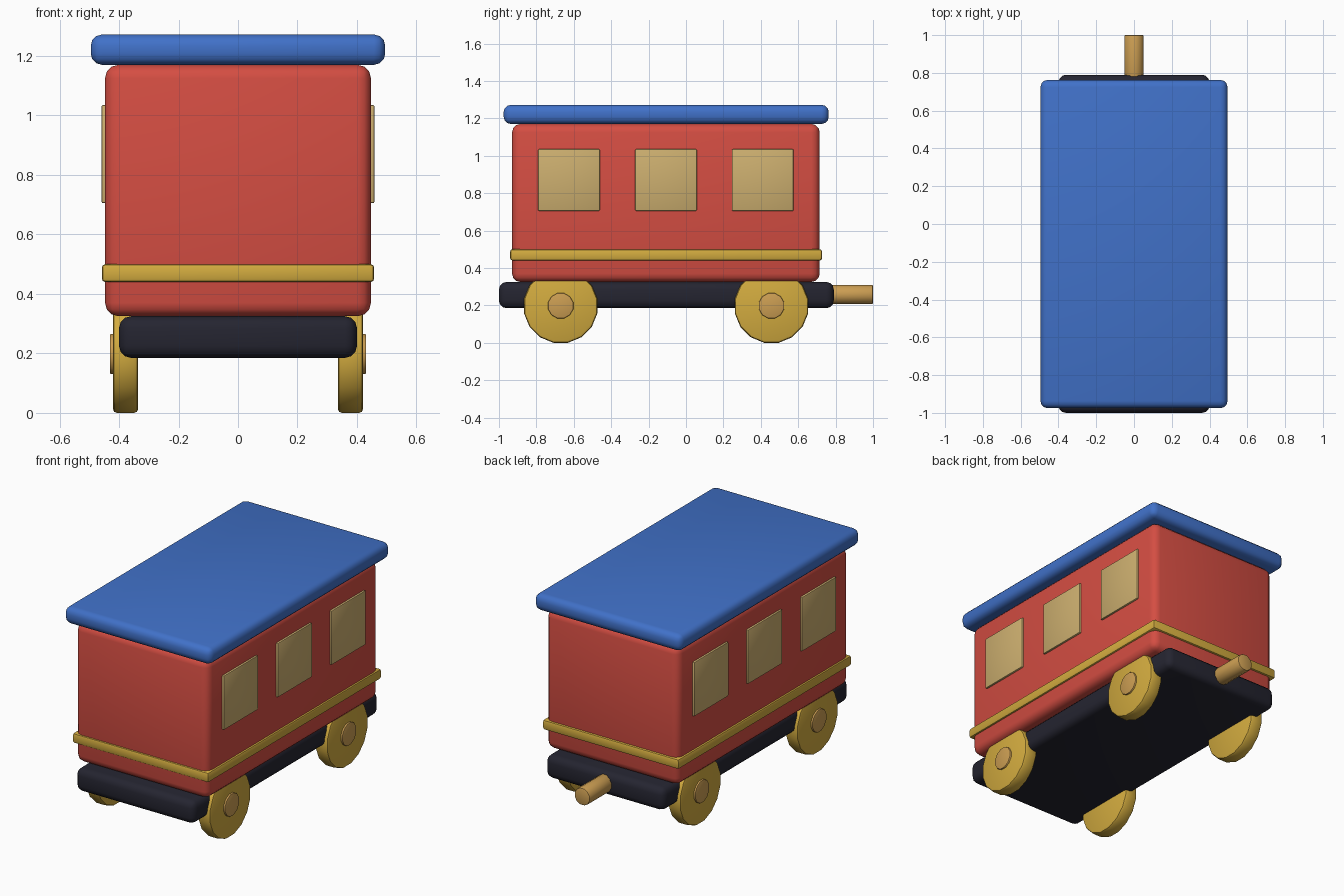
import bpy
from math import pi, radians

old = bpy.data.objects.get("Cube")
if old:
    bpy.data.objects.remove(old, do_unlink=True)


def make_material(name, rgb):
    mat = bpy.data.materials.new(name)
    mat.use_nodes = True
    mat.diffuse_color = (*rgb, 1)
    mat.node_tree.nodes["Principled BSDF"].inputs["Base Color"].default_value = (*rgb, 1)
    return mat


red = make_material("red paint", (0.66, 0.075, 0.055))
blue = make_material("blue paint", (0.052, 0.165, 0.58))
black = make_material("dark frame", (0.018, 0.018, 0.03))
gold = make_material("gold paint", (0.65, 0.41, 0.05))
brass = make_material("brass", (0.60, 0.34, 0.085))
glass = make_material("window cream", (0.61, 0.43, 0.16))


def finish(obj, name, mat, bevel, segments):
    obj.name = name
    obj.data.materials.append(mat)
    mod = obj.modifiers.new("rounded edges", "BEVEL")
    mod.width = bevel
    mod.segments = segments
    mod.limit_method = "ANGLE"
    mod.angle_limit = radians(40)
    bpy.ops.object.modifier_apply(modifier=mod.name)
    bpy.ops.object.shade_smooth_by_angle(angle=radians(32))


def box(name, low, high, mat, bevel, segments=3):
    centre = [(a + b) / 2 for a, b in zip(low, high)]
    bpy.ops.mesh.primitive_cube_add(size=1, location=centre)
    obj = bpy.context.object
    obj.scale = [b - a for a, b in zip(low, high)]
    bpy.ops.object.transform_apply(location=False, rotation=False, scale=True)
    finish(obj, name, mat, bevel, segments)


def cylinder(name, centre, radius, depth, sides, axis, mat, bevel):
    bpy.ops.mesh.primitive_cylinder_add(vertices=sides, radius=radius, depth=depth)
    obj = bpy.context.object
    # Half a step of spin leaves a flat side at the bottom
    obj.rotation_euler = (0, 0, pi / sides)
    bpy.ops.object.transform_apply(location=False, rotation=True, scale=False)
    obj.rotation_euler = (0, pi / 2, 0) if axis == "x" else (pi / 2, 0, 0)
    obj.location = centre
    bpy.ops.object.transform_apply(location=False, rotation=True, scale=False)
    finish(obj, name, mat, bevel, 2)


# Carriage shell
box("chassis", (-0.40, -1.0, 0.185), (0.40, 0.79, 0.325), black, 0.04)
box("body", (-0.447, -0.93, 0.325), (0.447, 0.715, 1.17), red, 0.045)
box("waist_band", (-0.458, -0.94, 0.44), (0.458, 0.727, 0.50), gold, 0.012, 2)
box("roof", (-0.495, -0.975, 1.17), (0.495, 0.763, 1.272), blue, 0.038)

# Windows and wheels on both sides
for side, label in ((1, "left"), (-1, "right")):
    for i, y in enumerate((-0.626, -0.107, 0.41)):
        edges = sorted((side * 0.43, side * 0.459))
        box(f"window_{label}_{i + 1}", (edges[0], y - 0.165, 0.705),
            (edges[1], y + 0.165, 1.035), glass, 0.006, 2)
    for end, y in (("front", -0.67), ("rear", 0.457)):
        cylinder(f"{end}_{label}_wheel", (side * 0.378, y, 0.196), 0.2, 0.085,
                 16, "x", gold, 0.014)
        cylinder(f"{end}_{label}_hub", (side * 0.40, y, 0.198), 0.07, 0.062,
                 12, "x", brass, 0.005)

# Rear coupling peg
cylinder("coupling_peg", (0, 0.875, 0.258), 0.053, 0.25, 12, "y", brass, 0.006)
